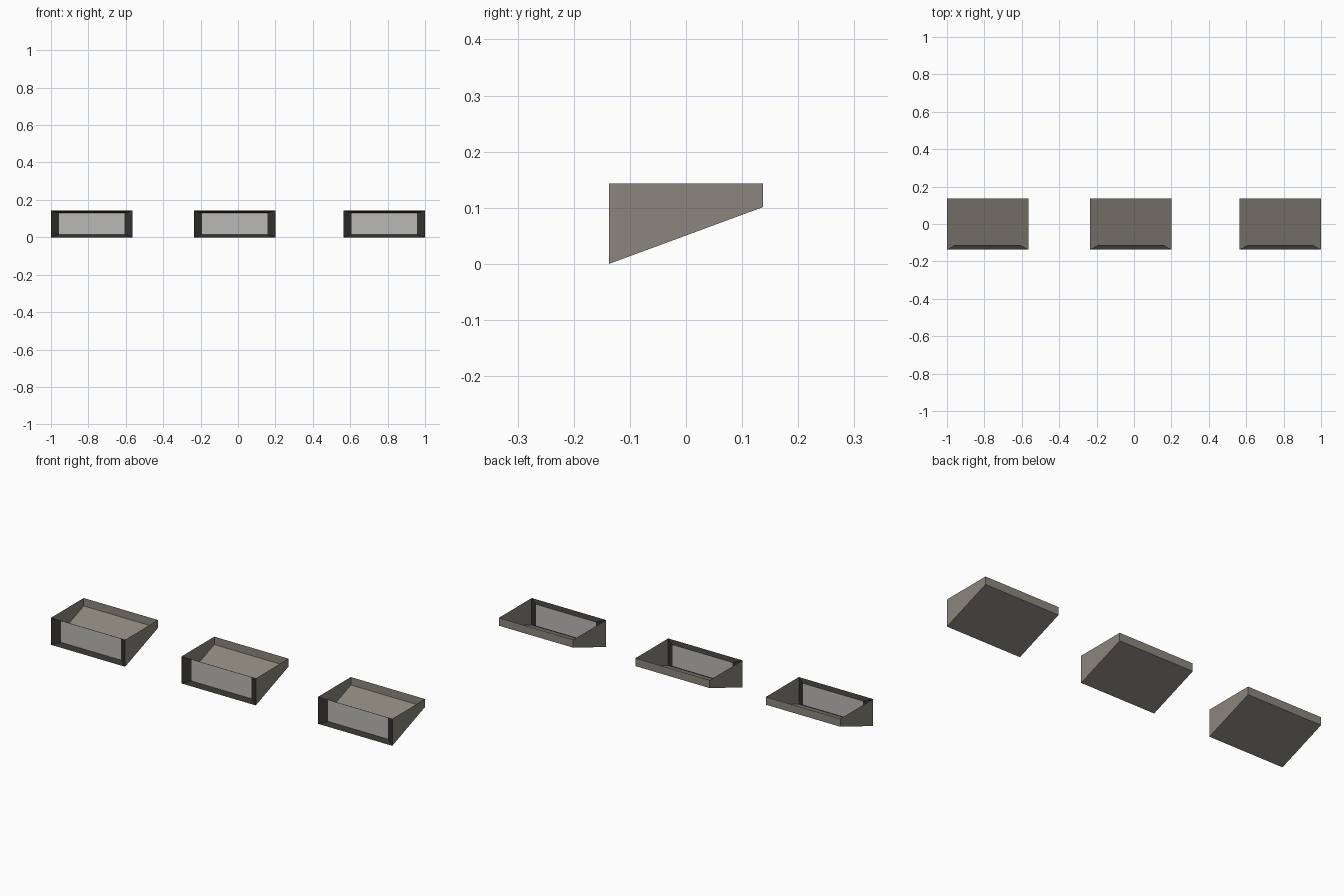
import bpy, bmesh

if "Cube" in bpy.data.objects:
    bpy.data.objects.remove(bpy.data.objects["Cube"])

def material(name, rgb):
    m = bpy.data.materials.new(name)
    m.diffuse_color = (*rgb, 1.0)
    m.use_nodes = True
    m.node_tree.nodes["Principled BSDF"].inputs["Base Color"].default_value = m.diffuse_color
    return m

shell_mat = material("warm grey shell", (0.26, 0.24, 0.205))
frame_mat = material("dark frame", (0.035, 0.033, 0.028))
glass_mat = material("pale pane", (0.50, 0.485, 0.465))

W, D, H, BACK = 0.2175, 0.137, 0.143, 0.101   # half width, half depth, height, back lip bottom
FRONT = [(-W, -D, 0), (W, -D, 0), (W, -D, H), (-W, -D, H)]
IX, IY = W - 0.042, -D + 0.024
INNER = [(-IX, IY, 0.015), (IX, IY, 0.015), (IX, IY, H - 0.013), (-IX, IY, H - 0.013)]
REAR = [(-W, D, BACK), (W, D, BACK), (W, D, H), (-W, D, H)]

def part(name, faces, mat, x):
    bm = bmesh.new()
    for f in faces:
        bm.faces.new([bm.verts.new(p) for p in f])
    bmesh.ops.remove_doubles(bm, verts=bm.verts[:], dist=1e-5)
    me = bpy.data.meshes.new(name)
    bm.to_mesh(me)
    bm.free()
    me.materials.append(mat)
    ob = bpy.data.objects.new(name, me)
    ob.location.x = x
    bpy.context.collection.objects.link(ob)

for label, x in (("left", -0.7825), ("middle", -0.0175), ("right", 0.7825)):
    # open-topped wedge: sloping floor, two sides, back lip
    shell = [
        (FRONT[0], REAR[0], REAR[1], FRONT[1]),
        (FRONT[1], REAR[1], REAR[2], FRONT[2]),
        (FRONT[0], FRONT[3], REAR[3], REAR[0]),
        (REAR[0], REAR[3], REAR[2], REAR[1]),
    ]
    part(label + "_wedge_shell", shell, shell_mat, x)
    # bevelled surround sinking back to the pane
    surround = [(FRONT[i], FRONT[(i + 1) % 4], INNER[(i + 1) % 4], INNER[i]) for i in range(4)]
    part(label + "_front_surround", surround, frame_mat, x)
    # recessed pane
    part(label + "_pane", [INNER], glass_mat, x)
